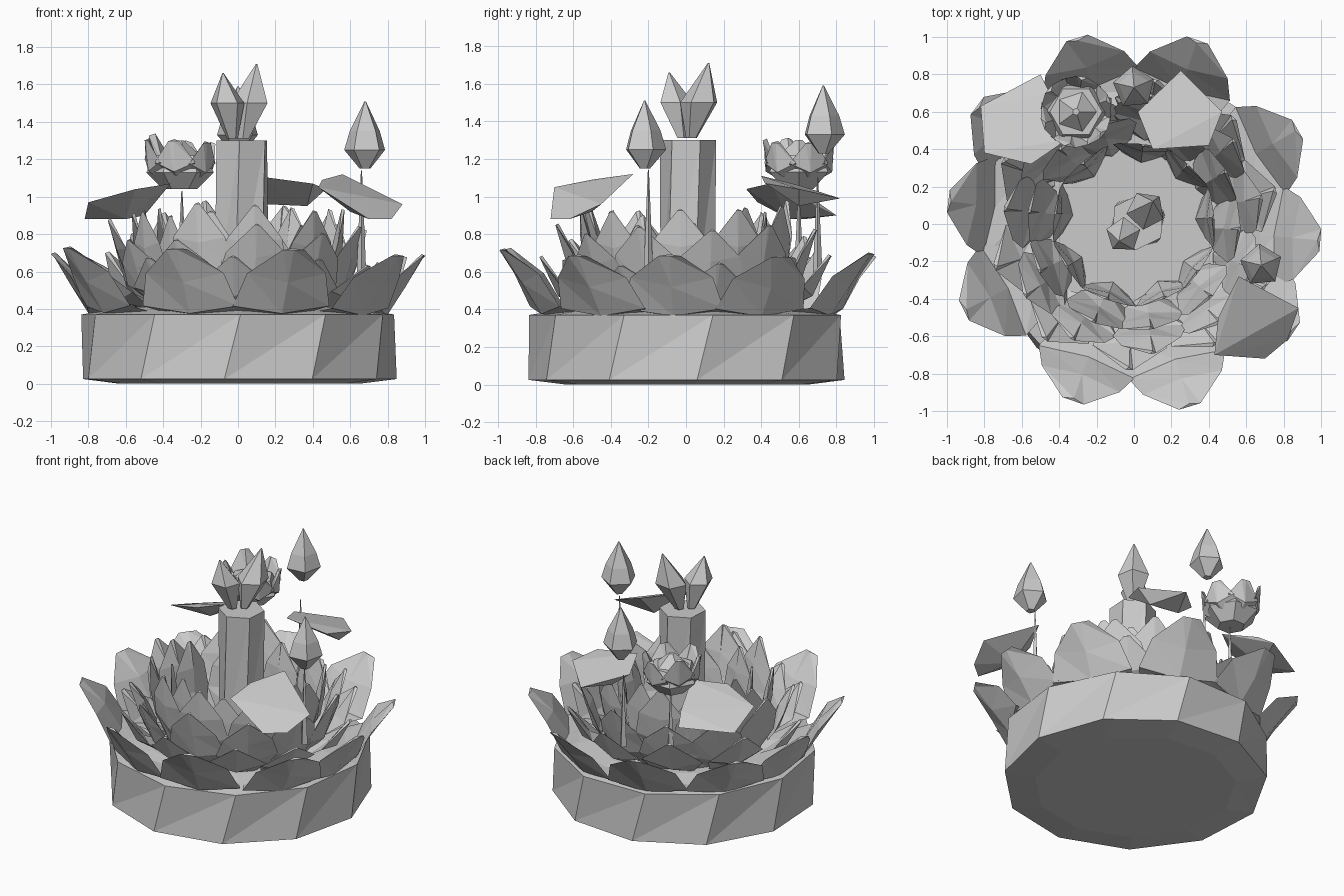
import bpy, bmesh, math, random
from mathutils import Vector

random.seed(4)
old = bpy.data.objects.get("Cube")
if old:
    bpy.data.objects.remove(old, do_unlink=True)

stone = bpy.data.materials.new("stone_grey")
stone.use_nodes = True
GREY = (0.6, 0.6, 0.6, 1)
stone.diffuse_color = GREY
stone.node_tree.nodes["Principled BSDF"].inputs["Base Color"].default_value = GREY


def finish(name, bm):
    bmesh.ops.recalc_face_normals(bm, faces=bm.faces)
    mesh = bpy.data.meshes.new(name)
    bm.to_mesh(mesh)
    bm.free()
    mesh.materials.append(stone)
    obj = bpy.data.objects.new(name, mesh)
    bpy.context.collection.objects.link(obj)
    return obj


def loft(bm, rings):
    """Skin a list of equal point loops and cap both ends."""
    loops = [[bm.verts.new(p) for p in ring] for ring in rings]
    n = len(loops[0])
    for low, high in zip(loops, loops[1:]):
        for i in range(n):
            j = (i + 1) % n
            bm.faces.new((low[i], low[j], high[j]))
            bm.faces.new((low[i], high[j], high[i]))
    bm.faces.new(loops[0][::-1])
    bm.faces.new(loops[-1])


def lathe(name, profile, sides, foot=(0, 0), head=None, turn=0.0, twist=0.0):
    """Faceted solid from (radius, z) pairs, leaning from foot to head."""
    bm = bmesh.new()
    head = head or foot
    z0, z1 = profile[0][1], profile[-1][1]
    rings = []
    for r, z in profile:
        k = (z - z0) / (z1 - z0)
        c = Vector(foot).lerp(Vector(head), k)
        angles = [turn + twist * k + math.tau * i / sides for i in range(sides)]
        rings.append([(c.x + r * math.cos(a), c.y + r * math.sin(a), z) for a in angles])
    loft(bm, rings)
    return finish(name, bm)


def petal(bm, centre, angle, sections, thick, rise=0.0, reach=1.0):
    """Cupped petal; sections are (radius, z, half width, edge lift)."""
    out = Vector((math.cos(angle), math.sin(angle), 0))
    side = Vector((-out.y, out.x, 0))
    up = Vector((0, 0, 1))
    base = Vector((*centre, 0))
    last = len(sections) - 1
    rings = []
    for k, (r, z, w, lift) in enumerate(sections):
        mid = base + out * r * (1 + (reach - 1) * k / last) + up * (z + rise * k / last)
        edge = mid - out * lift * 0.5 + up * lift
        t = thick * (0.3 if k == last else 1)
        rings.append([edge + side * w, mid, edge - side * w,
                      mid - out * t + up * t * 0.6])
    loft(bm, rings)


def petal_ring(name, angles, sections, thick, centre=(0, 0), jitter=0.0, reaches=None):
    bm = bmesh.new()
    for a, reach in zip(angles, reaches or [1.0] * len(angles)):
        petal(bm, centre, math.radians(a), sections, thick,
              random.uniform(-jitter, jitter), reach)
    return finish(name, bm)


def even(n, start=0, wander=0):
    return [start + 360 * i / n + random.uniform(-wander, wander) for i in range(n)]


def hull(name, points):
    bm = bmesh.new()
    for p in points:
        bm.verts.new(p)
    bmesh.ops.convex_hull(bm, input=bm.verts[:])
    return finish(name, bm)


# Drum base
lathe("base", [(0.65, 0), (0.85, 0.025), (0.845, 0.37), (0.6, 0.41)],
      11, foot=(0, 0.01), turn=0.05, twist=0.12)

# Rings of petals, from the rim inwards
petal_ring("outer_petals", [-5, 30, 71, 107, 143, 173, 207, 251, 287, 326],
           [(0.62, 0.36, 0.2, 0.02), (0.8, 0.37, 0.27, 0.04),
            (0.9, 0.53, 0.22, 0.05), (1.0, 0.7, 0.06, 0.0)], 0.05, jitter=0.03,
           reaches=[1, 1.01, 1.04, 1.04, 1.05, 1, 1.02, 1, 1.02, 1.03])
petal_ring("low_petals", even(10, 13, 5),
           [(0.52, 0.4, 0.12, 0.0), (0.68, 0.46, 0.2, 0.05), (0.78, 0.66, 0.02, 0.0)],
           0.05, jitter=0.05)
petal_ring("middle_petals", even(11, 12, 6),
           [(0.5, 0.4, 0.12, 0.0), (0.6, 0.5, 0.2, 0.05),
            (0.65, 0.66, 0.16, 0.03), (0.7, 0.83, 0.015, 0.0)], 0.05, jitter=0.07)
petal_ring("inner_petals", even(10, 30, 6),
           [(0.43, 0.4, 0.12, 0.0), (0.53, 0.58, 0.18, 0.04),
            (0.56, 0.74, 0.15, 0.03), (0.57, 0.94, 0.015, 0.0)], 0.05, jitter=0.04)
petal_ring("heart_petals", even(9, 8, 5),
           [(0.37, 0.4, 0.1, 0.0), (0.42, 0.55, 0.16, 0.02),
            (0.43, 0.7, 0.13, 0.02), (0.43, 0.88, 0.015, 0.0)], 0.04, jitter=0.06)

# Central column with two crystal tips
lathe("column", [(0.15, 0.4), (0.15, 1.3)], 6, foot=(0.02, 0.01), turn=0.25, twist=0.2)
lathe("front_crystal", [(0.03, 1.31), (0.095, 1.5), (0.004, 1.66)], 5,
      foot=(-0.03, -0.02), head=(-0.08, -0.09), turn=0.3)
lathe("back_crystal", [(0.03, 1.31), (0.105, 1.5), (0.004, 1.71)], 5,
      foot=(0.03, 0.03), head=(0.1, 0.12), turn=0.8)

# Raised closed buds and needle spikes
for name, x, y, z in [("left_bud", 0.68, -0.22, 1.15), ("back_bud", 0.0, 0.73, 1.23)]:
    lathe(name, [(0.03, z), (0.115, z + 0.1), (0.085, z + 0.2), (0.004, z + 0.36)],
          5, foot=(x, y), turn=0.4)
for name, x, y, top in [("left_bud_spike", 0.66, -0.2, 1.14),
                        ("back_bud_spike", 0, 0.7, 1.1), ("flower_spike", -0.3, 0.6, 1.03)]:
    lathe(name, [(0.025, 0.6), (0.003, top)], 4, foot=(x, y))

# Raised angular leaf pads
hull("left_pad", [(.43, -.7, 1.05), (.45, -.5, 1.09), (.56, -.28, 1.12), (.88, -.45, .96),
                  (.82, -.62, .88), (.7, -.72, .88), (.6, -.5, .92)])
hull("right_pad", [(-.82, .63, .88), (-.5, .8, .9), (-.45, .7, .97), (-.36, .45, 1.07),
                   (-.55, .32, 1.04), (-.8, .38, .97), (-.6, .55, .88)])
hull("back_pad", [(.02, .6, 1.06), (.25, .82, .99), (.47, .6, 1.04), (.4, .42, 1.07),
                  (.1, .4, 1.11), (.37, .6, .95), (.15, .62, .96)])

# Small open flower
FLOWER = (-0.31, 0.6)
lathe("flower_cup", [(0.09, 1.04), (0.18, 1.13), (0.14, 1.22)], 6, foot=FLOWER)
lathe("flower_heart", [(0.1, 1.15), (0.11, 1.22), (0.02, 1.3)], 5, foot=FLOWER)
petal_ring("flower_petals", even(6, 20),
           [(0.05, 1.06, 0.04, 0.0), (0.18, 1.14, 0.11, 0.05), (0.19, 1.31, 0.03, 0.0)],
           0.06, centre=FLOWER, jitter=0.03)
